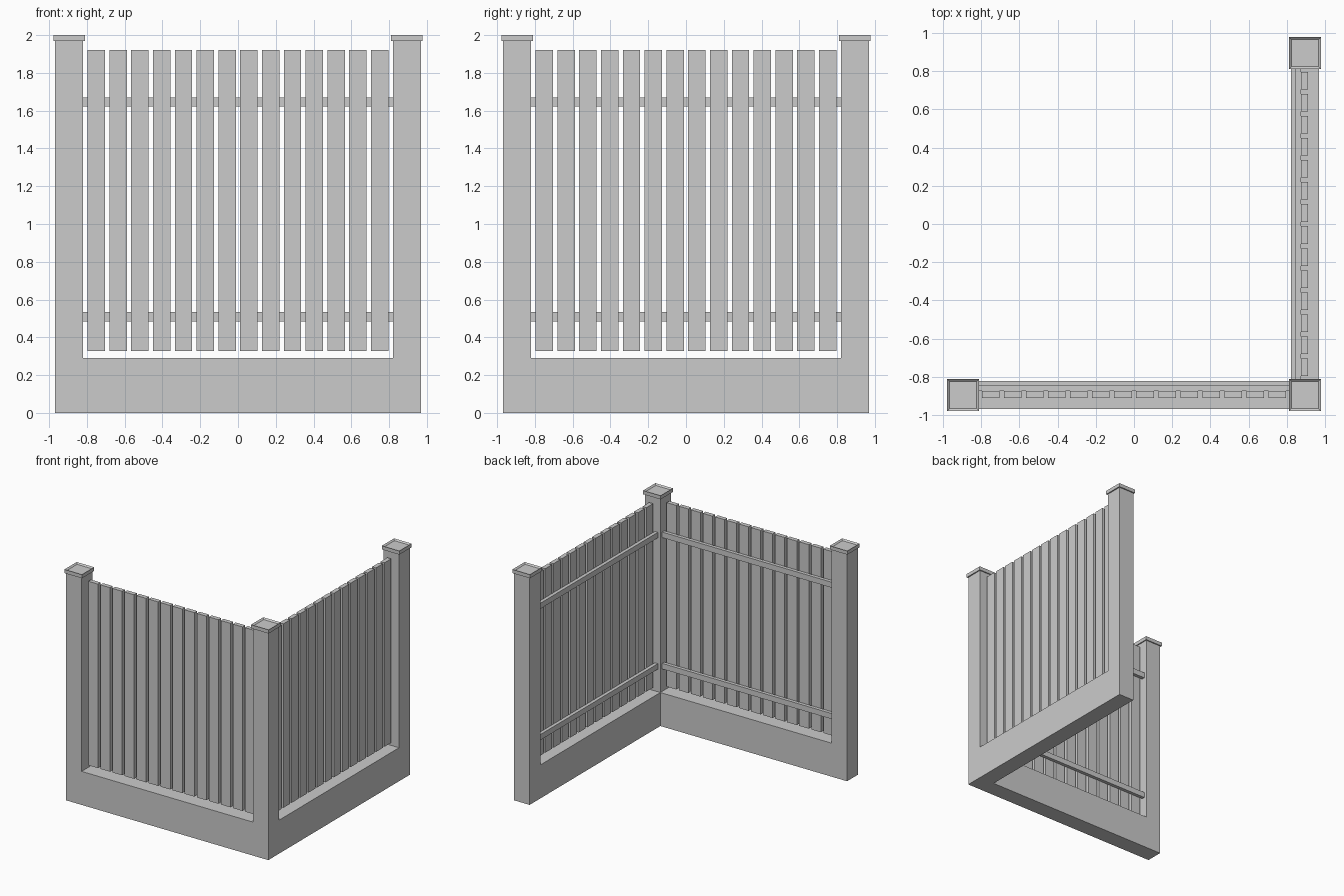
import bpy, bmesh
from mathutils import Vector

if "Cube" in bpy.data.objects:
    bpy.data.objects.remove(bpy.data.objects["Cube"])

O, I = 0.968, 0.82            # outer and inner faces of the fence line
BASE_Z, POST_Z, TOP_Z = 0.29, 1.968, 2.0


def finish(bm, name):
    bmesh.ops.recalc_face_normals(bm, faces=bm.faces[:])
    me = bpy.data.meshes.new(name)
    bm.to_mesh(me)
    bm.free()
    ob = bpy.data.objects.new(name, me)
    bpy.context.collection.objects.link(ob)
    return ob


def add_box(bm, lo, hi):
    lo, hi = Vector(lo), Vector(hi)
    vs = bmesh.ops.create_cube(bm, size=1)["verts"]
    for v in vs:
        v.co = Vector((v.co[i] * (hi[i] - lo[i]) + (hi[i] + lo[i]) / 2 for i in range(3)))
    return vs


def raise_faces(bm, faces, z):
    geo = bmesh.ops.extrude_face_region(bm, geom=faces)["geom"]
    for v in geo:
        if isinstance(v, bmesh.types.BMVert):
            v.co.z = z
    return [f for f in geo if isinstance(f, bmesh.types.BMFace)]


# frame: L-shaped low wall with three posts growing out of it
bm = bmesh.new()
plan = [(-O, -O, -I, -I), (-I, -O, I, -I), (I, -O, O, -I), (I, -I, O, I), (I, I, O, O)]
for x0, y0, x1, y1 in plan:
    bm.faces.new([bm.verts.new((x, y, 0)) for x, y in ((x0, y0), (x1, y0), (x1, y1), (x0, y1))])
bmesh.ops.remove_doubles(bm, verts=bm.verts[:], dist=1e-4)
bottom = [f.copy() for f in bm.faces[:]]
floor_verts = {v for f in bottom for v in f.verts}
top = raise_faces(bm, [f for f in bm.faces if f not in bottom], BASE_Z)
for f in [f for f in top if f.calc_area() < 0.03]:
    raise_faces(bm, [f], POST_Z)
bmesh.ops.remove_doubles(bm, verts=bm.verts[:], dist=1e-4)
finish(bm, "frame_posts_and_base")

# post caps with a shallow dished top
c, h = (O + I) / 2, 0.084
for name, x, y in (("left", -c, -c), ("corner", c, -c), ("back", c, c)):
    bm = bmesh.new()
    add_box(bm, (x - h, y - h, POST_Z), (x + h, y + h, TOP_Z))
    bm.normal_update()
    lid = max(bm.faces, key=lambda f: f.calc_center_median().z)
    bmesh.ops.inset_region(bm, faces=[lid], thickness=0.018)
    for v in lid.verts:
        v.co.z = TOP_Z - 0.012
    finish(bm, name + "_post_cap")


# panels: pickets and rails, the side one is the front one turned a quarter
def panel(side):
    def place(bm, u0, u1, d0, d1, z0, z1):
        # u runs along the fence, d is distance out from the centre
        if side == "front":
            add_box(bm, (u0, -d1, z0), (u1, -d0, z1))
        else:
            add_box(bm, (d0, u0, z0), (d1, u1, z1))

    bm = bmesh.new()
    for i in range(14):
        u = -0.75 + i * 1.5 / 13
        place(bm, u - 0.046, u + 0.046, 0.873, 0.91, 0.327, 1.92)
    finish(bm, side + "_pickets")
    for label, z in (("lower", 0.485), ("upper", 1.622)):
        bm = bmesh.new()
        place(bm, -I, I, 0.844, 0.873, z, z + 0.048)
        finish(bm, f"{side}_{label}_rail")


panel("front")
panel("right")
